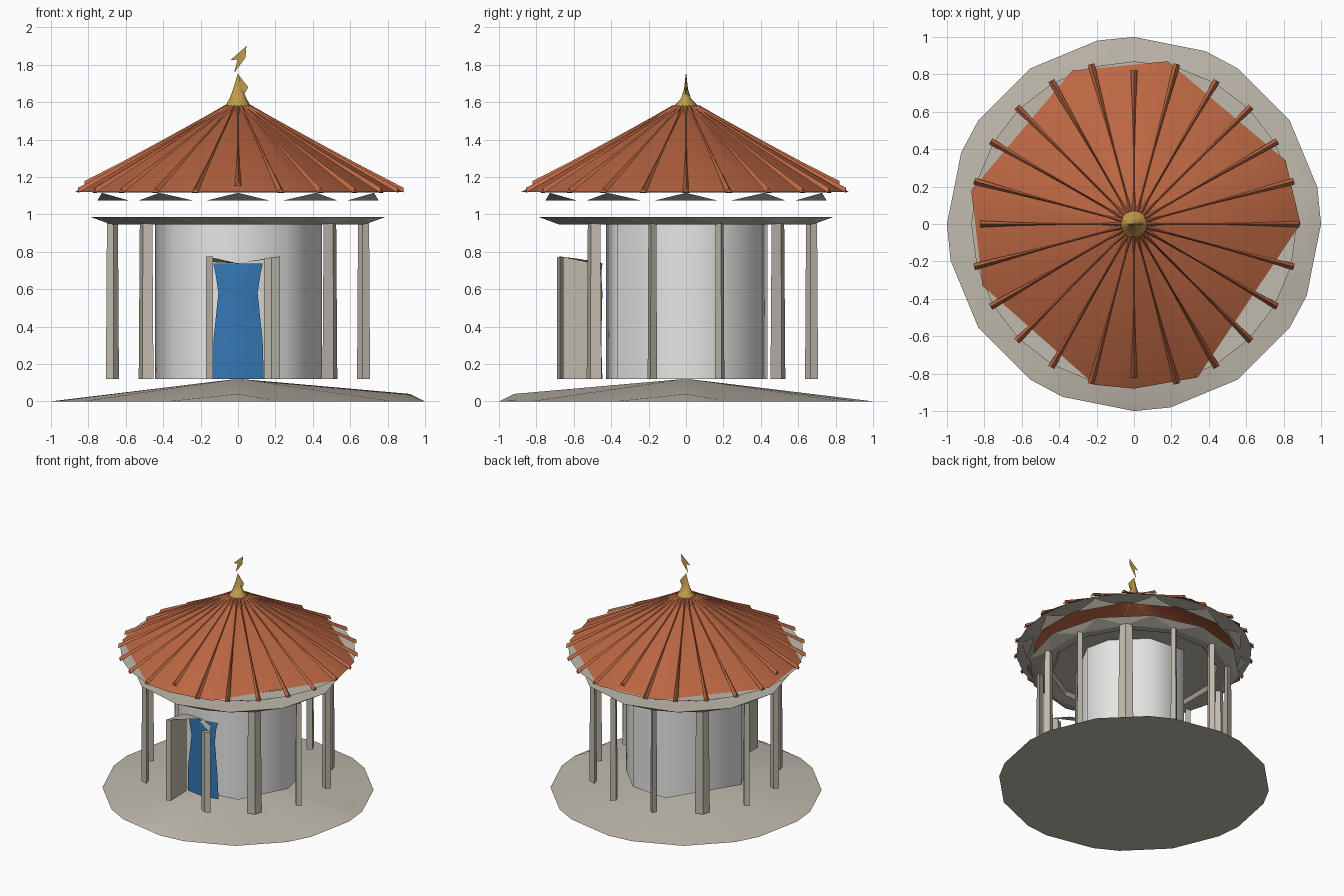
import bpy, bmesh, math
from math import sin, cos, radians, pi

cube = bpy.data.objects.get("Cube")
if cube:
    bpy.data.objects.remove(cube, do_unlink=True)


def material(name, rgb):
    m = bpy.data.materials.new(name)
    m.use_nodes = True
    m.diffuse_color = (*rgb, 1)
    m.node_tree.nodes["Principled BSDF"].inputs["Base Color"].default_value = (*rgb, 1)
    return m


stone = material("warm_stone", (0.53, 0.49, 0.42))
plaster = material("white_plaster", (0.81, 0.82, 0.8))
tile = material("terracotta", (0.5, 0.135, 0.055))
cloth = material("blue_cloth", (0.035, 0.19, 0.46))
gold = material("gold", (0.53, 0.33, 0.07))


def build(name, verts, faces, mat, smooth=None):
    mesh = bpy.data.meshes.new(name)
    mesh.from_pydata(verts, [], faces)
    bm = bmesh.new()
    bm.from_mesh(mesh)
    bmesh.ops.recalc_face_normals(bm, faces=bm.faces)
    bm.to_mesh(mesh)
    bm.free()
    mesh.materials.append(mat)
    obj = bpy.data.objects.new(name, mesh)
    bpy.context.collection.objects.link(obj)
    if smooth:
        bpy.ops.object.select_all(action="DESELECT")
        obj.select_set(True)
        bpy.context.view_layer.objects.active = obj
        bpy.ops.object.shade_smooth_by_angle(angle=radians(smooth))
    return obj


def ring_at(r, z, angles):
    return [(r * cos(radians(a)), r * sin(radians(a)), z) for a in angles]


def ring(r, z, n, turn=0.0):
    return ring_at(r, z, [360 * i / n + turn for i in range(n)])


def loft(name, rings, mat, smooth=None, cap_start=False, cap_end=False):
    n = len(rings[0])
    verts = [p for r in rings for p in r]
    faces = [(k * n + i, k * n + (i + 1) % n, (k + 1) * n + (i + 1) % n, (k + 1) * n + i)
             for k in range(len(rings) - 1) for i in range(n)]
    if cap_start:
        faces.append(tuple(range(n)))
    if cap_end:
        faces.append(tuple(range(len(verts) - n, len(verts))))
    return build(name, verts, faces, mat, smooth)


# Shallow closed mound: uneven rim, raised shoulder at two places
steps = (0, 1, 3, 5, 6, 8, 9, 11, 13, 14, 16, 17, 19, 21, 22, 24, 25, 27, 29, 30)
angles = [s * 11.25 for s in steps]
shoulder = [(x, y, 0.04 if s in (0, 24) else z)
            for s, (x, y, z) in zip(steps, ring_at(0.92, 0.01, angles))]
loft("mound", [ring_at(1, 0, angles), shoulder, ring_at(0.01, 0.12, angles)],
     stone, 60, True, True)

# Inner chamber with uneven sides
sides = (0, 25, 65, 105, 190, 225, 252, 305)
loft("chamber_wall", [ring_at(0.45, z, sides) for z in (0.12, 0.985)], plaster, 89)

# Ten slim columns; the two front places are taken by the porch
for k in range(12):
    if k in (8, 9):
        continue
    a = radians(15 + 30 * k)
    radial, across = (0.028, 0.056) if k % 3 == 1 else (0.036, 0.026)

    def section(scale, z):
        pts = [(radial, 0), (0, across), (-radial, 0), (0, -across)]
        return [((0.695 + u * scale) * cos(a) - v * scale * sin(a),
                 (0.695 + u * scale) * sin(a) + v * scale * cos(a), z) for u, v in pts]
    loft(f"column_{k + 1}", [section(1, 0.12), section(0.85, 0.95)], stone, None, True, True)

# Beam ring: flared triangulated face, inner return, ceiling sheet
top, low = ring(0.785, 0.985, 12), ring(0.70, 0.945, 12, 15)
faces = []
for i in range(12):
    j = (i + 1) % 12
    faces += [(i, j, 12 + i), (12 + i, j, 12 + j)]
build("beam_ring", top + low, faces, stone)
loft("beam_soffit", [ring(0.70, 0.945, 12, 15), ring(0.62, 0.955, 12, 15),
                     ring(0.60, 0.983, 12, 15)], stone)
loft("ceiling", [ring(0.785, 0.985, 12), ring(0.36, 0.984, 12)], stone)

# Eave: flat sheet with twelve small hanging triangles
loft("eave_sheet", [ring(0.87, 1.117, 24), ring(0.74, 1.115, 24)], stone)
verts, faces = [], []
for k in range(12):
    verts += ring_at(0.79, 1.075, (30 * k - 12, 30 * k + 12)) + ring_at(0.84, 1.115, (30 * k,))
    faces.append((3 * k, 3 * k + 1, 3 * k + 2))
build("eave_drops", verts, faces, stone)

# Roof cone with an irregular rim
rim = [(0.89, 0), (0.81, 0.34), (0.18, 0.87), (-0.33, 0.82), (-0.87, 0.18),
       (-0.81, -0.33), (-0.21, -0.86), (0, -0.88), (0.34, -0.82)]
eave = [(x, y, 1.12) for x, y in rim]
peak = [(x * 0.08, y * 0.08, 1.575) for x, y in rim]
loft("roof", [eave, peak], tile, 80, False, True)

# Roof ribs: thin slivers riding on the slope, widest at the eave
verts, faces = [], []
for k in range(24):
    a = radians(15 * k)
    end = 0.82 if k in (6, 12, 18) else 0.885
    for r, w, h in ((0.07, 0.012, 0.008), (0.17, 0.004, 0.006), (0.42, 0.004, 0.008),
                    (0.62, 0.009, 0.012), (end, 0.018, 0.022)):
        z = 1.12 + (0.885 - r) * 0.56
        for u, dz in ((-w, -0.004), (0, h), (w, -0.004)):
            verts.append((r * cos(a) - u * sin(a), r * sin(a) + u * cos(a), z + dz))
    b = 15 * k
    for s in range(0, 12, 3):
        for i in range(3):
            j = (i + 1) % 3
            faces.append((b + s + i, b + s + j, b + s + 3 + j, b + s + 3 + i))
    faces += [(b, b + 1, b + 2), (b + 12, b + 13, b + 14)]
build("roof_ribs", verts, faces, tile)

# Finial: concave spike flattened toward the tip, side nub and flat zigzag plate
spike = [[(x, y * f, z) for x, y, z in ring(r, h, 8)] for r, h, f in
         ((0.078, 1.565, 1), (0.044, 1.62, 0.6), (0.026, 1.67, 0.4), (0.002, 1.75, 1))]
loft("finial_spike", spike, gold, 50, True, True)
build("finial_nub", [(0.02, 0.01, 1.62), (0.02, -0.01, 1.62), (0.055, 0, 1.68), (0, 0, 1.75)],
      [(0, 1, 2), (0, 2, 3), (1, 2, 3), (0, 1, 3)], gold)
bolt = [(0.045, 1.9), (-0.04, 1.825), (-0.003, 1.828), (-0.02, 1.757), (0.04, 1.838)]
build("finial_plate", [(x, 0, z) for x, z in bolt], [(0, 1, 2, 4), (2, 3, 4)], gold)


# Porch: one full side wall, one front post and a notched lintel
def upright(name, plan, tops):
    loft(name, [[(x, y, 0.12) for x, y in plan],
                [(x, y, z) for (x, y), z in zip(plan, tops)]], stone, None, True, True)


upright("porch_wall_right", [(-0.135, -0.67), (-0.17, -0.68), (-0.165, -0.46), (-0.14, -0.46)],
        (0.775, 0.775, 0.742, 0.742))
upright("porch_post_left", [(0.14, -0.67), (0.18, -0.69), (0.225, -0.675), (0.18, -0.655)],
        (0.765, 0.77, 0.775, 0.77))
build("porch_lintel_right", [(-0.17, -0.68, 0.776), (-0.14, -0.46, 0.745), (0, -0.45, 0.738)],
      [(0, 1, 2)], stone)
build("porch_lintel_left", [(0.22, -0.68, 0.776), (0.15, -0.56, 0.76), (0, -0.45, 0.738),
                            (0, -0.5, 0.738)], [(0, 1, 2, 3)], stone)

# Gathered curtain in the doorway
rows = [(0.12, 0.138), (0.32, 0.132), (0.58, 0.105), (0.68, 0.12), (0.738, 0.132)]
depth = (-0.447, -0.46, -0.468, -0.46, -0.447)
verts = [(w * (c - 2) / 2, depth[c] - 0.006 * (r % 2), z)
         for r, (z, w) in enumerate(rows) for c in range(5)]
faces = [(r * 5 + c, r * 5 + c + 1, r * 5 + c + 6, r * 5 + c + 5) for r in range(4) for c in range(4)]
build("curtain", verts, faces, cloth, 60)
